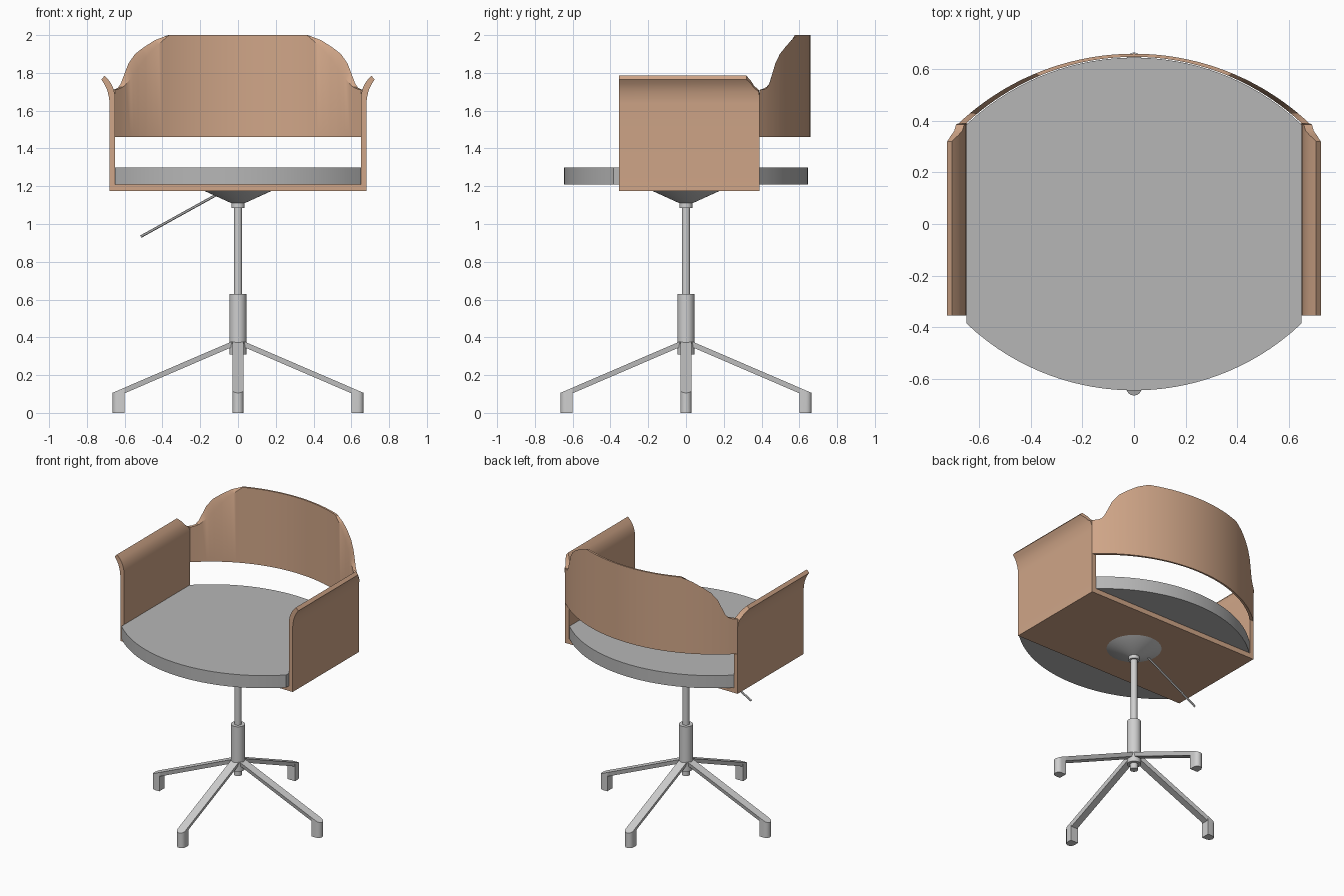
import bpy, bmesh, math
from mathutils import Vector

if "Cube" in bpy.data.objects:
    bpy.data.objects.remove(bpy.data.objects["Cube"])


def material(name, rgb):
    m = bpy.data.materials.new(name)
    m.diffuse_color = (*rgb, 1)
    m.use_nodes = True
    m.node_tree.nodes["Principled BSDF"].inputs["Base Color"].default_value = m.diffuse_color
    return m


WOOD = material("light wood", (0.63, 0.38, 0.246))
METAL = material("light metal", (0.62, 0.62, 0.62))
CUSHION = material("grey cushion", (0.47, 0.47, 0.47))


def finish(name, bm, mat):
    bmesh.ops.recalc_face_normals(bm, faces=bm.faces)
    me = bpy.data.meshes.new(name)
    bm.to_mesh(me)
    bm.free()
    me.materials.append(mat)
    ob = bpy.data.objects.new(name, me)
    bpy.context.collection.objects.link(ob)
    bpy.ops.object.select_all(action='DESELECT')
    ob.select_set(True)
    bpy.context.view_layer.objects.active = ob
    bpy.ops.object.shade_smooth_by_angle(angle=math.radians(30))
    return ob


def loft(name, loops, mat):
    """Skin a row of equal-sized closed loops and cap both ends."""
    bm = bmesh.new()
    rows = [[bm.verts.new(p) for p in loop] for loop in loops]
    n = len(rows[0])
    for a, b in zip(rows, rows[1:]):
        for i in range(n):
            j = (i + 1) % n
            bm.faces.new((a[i], a[j], b[j], b[i]))
    bm.faces.new(rows[0])
    bm.faces.new(rows[-1])
    return finish(name, bm, mat)


def lathe(name, profile, mat, sides=32):
    """Stack of rings (radius, z) about the z axis."""
    ang = [2 * math.pi * i / sides for i in range(sides)]
    return loft(name, [[(r * math.cos(a), r * math.sin(a), z) for a in ang]
                       for r, z in profile], mat)


def lerp_table(table, x):
    for (x0, y0), (x1, y1) in zip(table, table[1:]):
        if x <= x1:
            return y0 + (y1 - y0) * max(0, (x - x0) / (x1 - x0))
    return table[-1][1]


# U-shaped shell with flared armrests: (outer x, outer z, inner x, inner z, back y)
half = [(.68, 1.175, .65, 1.21, .39),
        (.68, 1.64, .65, 1.65, .39),
        (.683, 1.67, .652, 1.685, .39),
        (.69, 1.70, .658, 1.71, .385),
        (.697, 1.72, .666, 1.732, .36),
        (.708, 1.742, .680, 1.756, .345),
        (.724, 1.765, .706, 1.785, .32)]
stations = [(-a, b, -c, d, e) for a, b, c, d, e in reversed(half)] + half
loft("shell", [[(ox, -.355, oz), (ox, yb, oz), (ix, yb, iz), (ix, -.355, iz)]
               for ox, oz, ix, iz, yb in stations], WOOD)

# Curved backrest with sloping shoulders
outer_top = [(0, 2), (.37, 2), (.44, 1.973), (.5, 1.935), (.545, 1.9), (.58, 1.85),
             (.62, 1.745), (.635, 1.722), (.655, 1.712), (.68, 1.71)]
inner_top = [(0, 2), (.365, 2), (.44, 1.935), (.5, 1.865), (.545, 1.8), (.58, 1.755),
             (.605, 1.728), (.63, 1.715), (.65, 1.71)]
ts = sorted({round(s * x / .68, 4) for s in (-1, 1) for x, _ in outer_top}
            | {round(i / 16, 4) for i in range(-16, 17)})
loops = []
for t in ts:
    xo, xi = .68 * t, .65 * t
    yo = -.331 + math.sqrt(.991 ** 2 - xo * xo)
    yi = -.300 + math.sqrt(.948 ** 2 - xi * xi)
    loops.append([(xo, yo, 1.46), (xo, yo, lerp_table(outer_top, abs(xo))),
                  (xi, yi, lerp_table(inner_top, abs(xi))), (xi, yi, 1.46)])
loft("backrest", loops, WOOD)

# Seat cushion: straight sides, arched front and back
arc = []
for i in range(33):
    x = -.65 + 1.3 * i / 32
    arc.append((x, -.2975 + math.sqrt(.9425 ** 2 - x * x)))
outline = arc + [(-x, -y) for x, y in arc]
loft("seat", [[(x, y, z) for x, y in outline] for z in (1.21, 1.30)], CUSHION)

# Pedestal
lathe("seat_mount", [(.035, 1.11), (.18, 1.176)], METAL)
lathe("mount_collar", [(.035, 1.085), (.035, 1.115)], METAL)
lathe("gas_column", [(.022, .6), (.022, 1.1)], METAL)
lathe("column_sleeve", [(.026, .27), (.026, .31), (.045, .31), (.045, .63)], METAL)

# Four legs with upright, round-ended feet
for k, name in enumerate(("right", "back", "left", "front")):
    a = k * math.pi / 2

    def turn(x, y, z):
        return (x * math.cos(a) - y * math.sin(a), x * math.sin(a) + y * math.cos(a), z)

    w = .03
    cap = [(.635 + w * math.cos(b), w * math.sin(b))
           for b in [math.pi * (i / 8 - .5) for i in range(9)]]
    foot = [(.6, w), (.6, -w)] + cap
    top = lambda x: .392 - .43 * x
    loft(name + "_foot", [[turn(x, y, 0) for x, y in foot],
                          [turn(x, y, top(x)) for x, y in foot]], METAL)
    loft(name + "_leg", [[turn(x, y, top(x) + h) for y, h in
                          ((-w, 0), (w, 0), (w * .8, -.03), (-w * .8, -.03))]
                         for x in (.02, .61)], METAL)

# Height lever
p, q = Vector((-.09, 0, 1.168)), Vector((-.515, 0, .933))
d = (q - p).normalized()
u, v = Vector((0, 1, 0)), d.cross(Vector((0, 1, 0)))
loft("height_lever", [[c + .007 * (u * math.cos(b) + v * math.sin(b))
                       for b in [math.pi * i / 6 for i in range(12)]]
                      for c in (p, q)], METAL)
